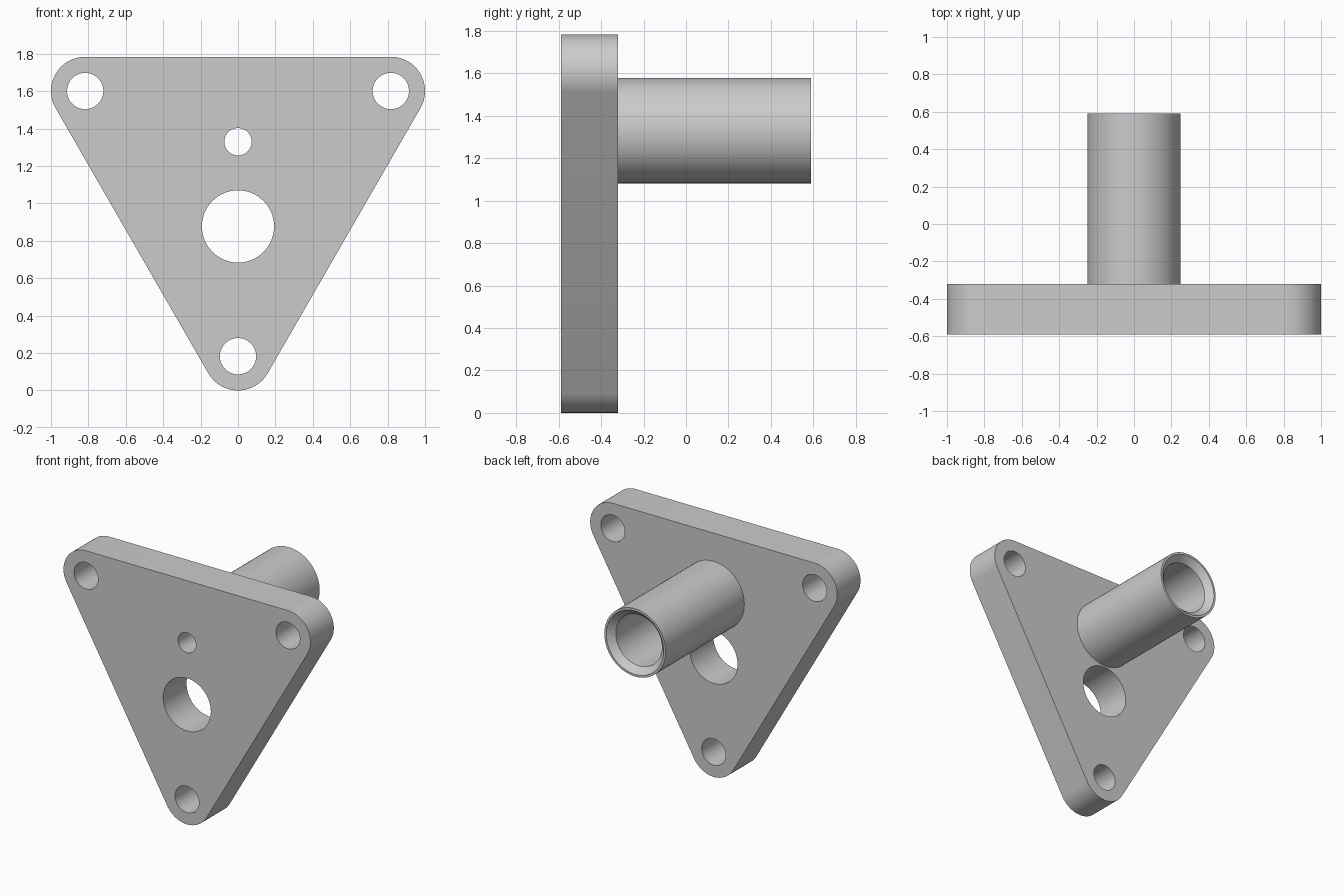
import bpy, bmesh
from math import sin, cos, pi, radians
from mathutils import Vector

cube = bpy.data.objects.get("Cube")
if cube:
    bpy.data.objects.remove(cube, do_unlink=True)

FRONT, BACK, END = -0.59, -0.32, 0.59     # plate faces and tube end along y
TUBE_Z = 1.33

metal = bpy.data.materials.new("light_grey_metal")
metal.use_nodes = True
grey = (0.6, 0.6, 0.6, 1)
metal.diffuse_color = grey
metal.node_tree.nodes["Principled BSDF"].inputs["Base Color"].default_value = grey


def arc(cx, cz, r, start, sweep, n):
    """Points along an arc in the xz plane, angles in degrees."""
    return [(cx + r * cos(radians(start + sweep * i / n)),
             cz + r * sin(radians(start + sweep * i / n))) for i in range(n + 1)]


def extrude_outline(bm, points, y0, y1):
    face = bm.faces.new([bm.verts.new((x, y0, z)) for x, z in points])
    result = bmesh.ops.extrude_face_region(bm, geom=[face])
    moved = [v for v in result["geom"] if isinstance(v, bmesh.types.BMVert)]
    bmesh.ops.translate(bm, verts=moved, vec=Vector((0, y1 - y0, 0)))


def make_object(name, bm):
    bmesh.ops.recalc_face_normals(bm, faces=bm.faces)
    mesh = bpy.data.meshes.new(name)
    bm.to_mesh(mesh)
    bm.free()
    obj = bpy.data.objects.new(name, mesh)
    bpy.context.collection.objects.link(obj)
    mesh.materials.append(metal)
    return obj


def activate(obj):
    bpy.ops.object.select_all(action='DESELECT')
    obj.select_set(True)
    bpy.context.view_layer.objects.active = obj


# Rounded triangular plate
corners = [(0.817, 1.601, -30), (-0.817, 1.601, 90), (0, 0.183, 210)]
outline = []
for x, z, start in corners:
    outline += arc(x, z, 0.183, start, 120, 24)
bm = bmesh.new()
extrude_outline(bm, outline, FRONT, BACK)
plate = make_object("mounting_plate", bm)

# Corner bolt holes, large centre hole and small hole into the tube
holes = [(x, z, 0.097) for x, z, _ in corners]
holes += [(0, 0.877, 0.193), (0, TUBE_Z, 0.073)]
bm = bmesh.new()
for x, z, r in holes:
    extrude_outline(bm, arc(x, z, r, 0, 360, 64)[:-1], FRONT - 0.1, BACK + 0.1)
cutter = make_object("hole_cutter", bm)
cutter.hide_render = True

activate(plate)
cut = plate.modifiers.new("holes", 'BOOLEAN')
cut.operation = 'DIFFERENCE'
cut.solver = 'EXACT'
cut.object = cutter
bpy.ops.object.modifier_apply(modifier=cut.name)
bpy.data.objects.remove(cutter, do_unlink=True)

# Hollow tube with a chamfered mouth
profile = [(0.248, BACK), (0.248, END), (0.232, END), (0.187, END - 0.045), (0.187, BACK)]
bm = bmesh.new()
verts = [bm.verts.new((r, y, TUBE_Z)) for r, y in profile]
edges = [bm.edges.new(pair) for pair in zip(verts, verts[1:])]
bmesh.ops.spin(bm, geom=verts + edges, cent=(0, 0, TUBE_Z), axis=(0, 1, 0),
               angle=2 * pi, steps=72, use_merge=True)
bmesh.ops.remove_doubles(bm, verts=bm.verts, dist=0.0001)
tube = make_object("tube", bm)
# Turn the walls so that they face outward
if max(tube.data.polygons, key=lambda p: p.center.y).normal.y < 0:
    tube.data.flip_normals()

for obj in (plate, tube):
    activate(obj)
    bpy.ops.object.shade_smooth_by_angle(angle=radians(30))
